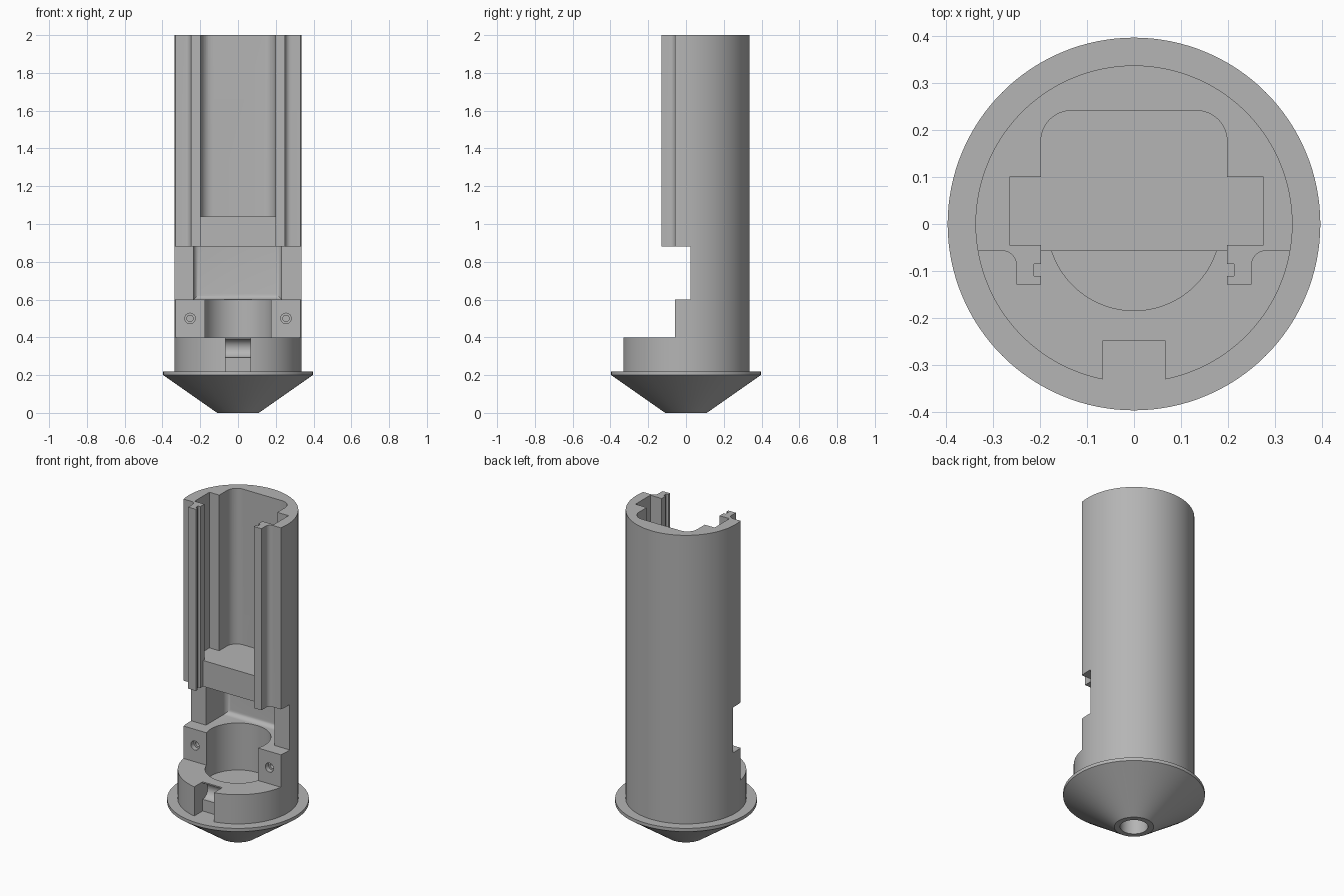
import bpy, bmesh, math
from mathutils import Matrix, Vector

if "Cube" in bpy.data.objects:
    bpy.data.objects.remove(bpy.data.objects["Cube"], do_unlink=True)

grey = bpy.data.materials.new("plain grey")
grey.use_nodes = True
grey.diffuse_color = (0.46, 0.46, 0.46, 1)
grey.node_tree.nodes["Principled BSDF"].inputs["Base Color"].default_value = grey.diffuse_color


def make(name, bm):
    bmesh.ops.recalc_face_normals(bm, faces=bm.faces)
    mesh = bpy.data.meshes.new(name)
    bm.to_mesh(mesh)
    bm.free()
    mesh.materials.append(grey)
    obj = bpy.data.objects.new(name, mesh)
    bpy.context.collection.objects.link(obj)
    return obj


def prism(name, points, z0, z1):
    bm = bmesh.new()
    face = bm.faces.new([bm.verts.new((x, y, z0)) for x, y in points])
    top = bmesh.ops.extrude_face_region(bm, geom=[face])["geom"]
    bmesh.ops.translate(bm, vec=(0, 0, z1 - z0),
                        verts=[v for v in top if isinstance(v, bmesh.types.BMVert)])
    return make(name, bm)


def box(name, x0, x1, y0, y1, z0, z1):
    return prism(name, [(x0, y0), (x1, y0), (x1, y1), (x0, y1)], z0, z1)


def cylinder(name, radius, depth, centre, axis="Z", sides=64):
    bm = bmesh.new()
    turn = {"Z": Matrix(), "X": Matrix.Rotation(math.pi / 2, 4, "Y"),
            "Y": Matrix.Rotation(math.pi / 2, 4, "X")}[axis]
    bmesh.ops.create_cone(bm, cap_ends=True, segments=sides, radius1=radius, radius2=radius,
                          depth=depth, matrix=Matrix.Translation(centre) @ turn)
    return make(name, bm)


def lathe(name, profile, sides=128):
    bm = bmesh.new()
    verts = [bm.verts.new((r, 0, z)) for r, z in profile]
    edges = [bm.edges.new(pair) for pair in zip(verts, verts[1:])]
    bmesh.ops.spin(bm, geom=verts + edges, cent=(0, 0, 0), axis=(0, 0, 1),
                   angle=2 * math.pi, steps=sides)
    bmesh.ops.remove_doubles(bm, verts=bm.verts, dist=1e-5)
    return make(name, bm)


def arc(cx, cy, r, start, end, steps=8):
    angles = [math.radians(start + (end - start) * i / steps) for i in range(steps + 1)]
    return [(cx + r * math.cos(a), cy + r * math.sin(a)) for a in angles]


def mirrored(points):
    return points + [(-x, y) for x, y in reversed(points)]


# Turned body: pointed foot with blind hole, flange and round tube
R = 0.337
body = lathe("housing_body", [(0, 0.15), (0.078, 0.15), (0.078, 0), (0.11, 0),
                              (0.396, 0.2), (0.396, 0.22), (R, 0.22), (R, 2), (0, 2)])
cutters = []

# Front cut that leaves two grooved rails
rail = [(-0.6, -0.6), (-0.6, -0.057)]
rail += arc(-0.28, -0.087, 0.03, 90, 0)
rail += [(-0.25, -0.129), (-0.198, -0.129), (-0.198, -0.11), (-0.212, -0.11),
         (-0.212, -0.085), (-0.198, -0.085), (-0.198, -0.057)]
cutters.append(prism("rail_cutter", mirrored(rail), 0.88, 2.1))

# Long channel with side slots and rounded back corners
channel = [(-0.198, -0.065), (-0.198, -0.045), (-0.265, -0.045), (-0.265, 0.1), (-0.198, 0.1)]
channel += arc(-0.133, 0.176, 0.065, 180, 90)
channel += arc(0.133, 0.176, 0.065, 90, 0)
channel += [(0.198, 0.1), (0.275, 0.1), (0.275, -0.045), (0.198, -0.045), (0.198, -0.065)]
cutters.append(prism("channel_cutter", channel, 1.04, 2.1))

# Stepped front openings
cutters.append(box("window_cutter", -0.6, 0.6, -0.6, 0.024, 0.6, 0.88))
cutters.append(box("step_cutter", -0.6, 0.6, -0.6, -0.057, 0.4, 0.62))

# Pocket with softened back and floor edges
bm = bmesh.new()
bmesh.ops.create_cube(bm, size=1, matrix=Matrix.Translation((-0.002, 0.06, 0.74))
                      @ Matrix.Diagonal((0.466, 0.32, 0.28, 1)))
soft = []
for e in bm.edges:
    mid = (e.verts[0].co + e.verts[1].co) / 2
    upright = abs(e.verts[0].co.z - e.verts[1].co.z) > 0.1
    if mid.y > 0.2 and (upright or mid.z < 0.65):
        soft.append(e)
bmesh.ops.bevel(bm, geom=soft, offset=0.03, segments=5, profile=0.5, affect="EDGES")
cutters.append(make("pocket_cutter", bm))

# Round bore below the pocket
cutters.append(cylinder("bore_cutter", 0.184, 0.4, (0, 0, 0.51), sides=96))

# Cable notch in the base with a rounded undercut
cutters.append(box("notch_cutter", -0.067, 0.067, -0.6, -0.249, 0.22, 0.45))
cutters.append(cylinder("notch_round_cutter", 0.05, 0.134, (0, -0.249, 0.342), "X", 32))

# Screw holes, each with a wide mouth and a narrow core
for side in (-1, 1):
    x = side * 0.254
    cutters.append(cylinder("screw_mouth_cutter", 0.028, 0.06, (x, -0.057, 0.5), "Y", 24))
    cutters.append(cylinder("screw_core_cutter", 0.017, 0.2, (x, -0.057, 0.5), "Y", 24))

# Apply the cuts and drop the cutters
bpy.context.view_layer.objects.active = body
for cutter in cutters:
    cutter.hide_render = True
    mod = body.modifiers.new(cutter.name, "BOOLEAN")
    mod.operation = "DIFFERENCE"
    mod.solver = "EXACT"
    mod.object = cutter
    bpy.ops.object.modifier_apply(modifier=mod.name)
for cutter in cutters:
    bpy.data.objects.remove(cutter, do_unlink=True)

bpy.ops.object.select_all(action="DESELECT")
body.select_set(True)
bpy.ops.object.shade_smooth_by_angle(angle=math.radians(30))
